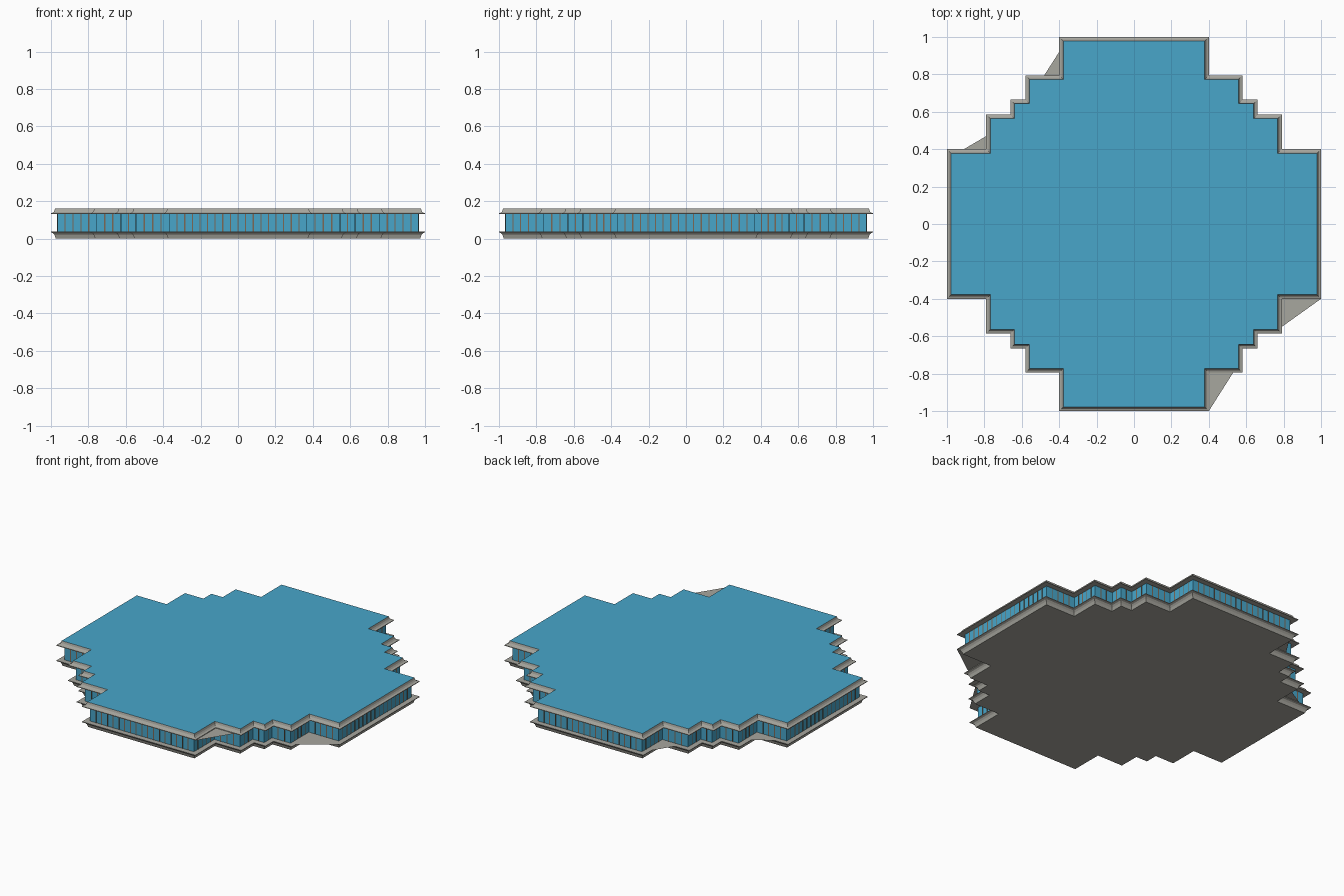
import bpy, bmesh, math
from mathutils import Vector, Matrix

if "Cube" in bpy.data.objects:
    bpy.data.objects.remove(bpy.data.objects["Cube"])


def material(name, rgb):
    m = bpy.data.materials.new(name)
    m.diffuse_color = (*rgb, 1)
    m.use_nodes = True
    m.node_tree.nodes["Principled BSDF"].inputs["Base Color"].default_value = m.diffuse_color
    return m


BLUE = material("blue_glass", (0.065, 0.38, 0.59))
GRAY = material("warm_gray_stone", (0.39, 0.385, 0.345))
BROWN = material("brown_frame", (0.20, 0.14, 0.09))

# Stepped floor plan: one quadrant, mirrored to four
Q = [(1, .4), (.79, .4), (.79, .585), (.66, .585), (.66, .665),
     (.58, .665), (.58, .795), (.4, .795), (.4, 1)]
PLAN = [Vector(p) for p in Q]
PLAN += [Vector((-x, y)) for x, y in reversed(Q)]
PLAN += [Vector((-x, -y)) for x, y in Q]
PLAN += [Vector((x, -y)) for x, y in reversed(Q)]


def normal(i):
    d = (PLAN[(i + 1) % len(PLAN)] - PLAN[i % len(PLAN)]).normalized()
    return Vector((d.y, -d.x))


def inset(d):
    return [p - d * (normal(i - 1) + normal(i)) for i, p in enumerate(PLAN)]


def finish(bm, name, mat):
    me = bpy.data.meshes.new(name)
    bm.to_mesh(me)
    bm.free()
    me.materials.append(mat)
    ob = bpy.data.objects.new(name, me)
    bpy.context.collection.objects.link(ob)
    return ob


def loft(name, mat, profile, cap_bottom=False, cap_top=None):
    """Sweep an (inset, height) profile round the plan, going upward."""
    bm = bmesh.new()
    rings = [[bm.verts.new((p.x, p.y, z)) for p in inset(d)] for d, z in profile]
    n = len(PLAN)
    for a, b in zip(rings, rings[1:]):
        for i in range(n):
            j = (i + 1) % n
            bm.faces.new((a[i], a[j], b[j], b[i]))
    if cap_bottom:
        bm.faces.new(rings[0][::-1])
    if cap_top:
        bm.faces.new(rings[-1]).material_index = 1
    ob = finish(bm, name, mat)
    if cap_top:
        ob.data.materials.append(cap_top)


WALL, LOW, HIGH, TOP = 0.034, 0.037, 0.131, 0.16

# Coved base, glass band, and coved cornice with the blue roof
loft("base_molding", GRAY, [(.026, 0), (.02, .018), (.013, .028), (0, .033),
                            (0, LOW), (WALL, LOW)], cap_bottom=True)
loft("window_band", BLUE, [(WALL, LOW), (WALL, HIGH)])
loft("roof_cornice", GRAY, [(WALL, HIGH), (0, HIGH), (0, .135), (.012, .139),
                            (.018, .147), (.022, TOP)], cap_top=BLUE)

# Thin window mullions along every wall
bm = bmesh.new()
ring = inset(WALL)
for i, a in enumerate(ring):
    b = ring[(i + 1) % len(ring)]
    n = normal(i)
    count = max(1, round((b - a).length / 0.041))
    for k in range(1, count):
        c = a.lerp(b, k / count)
        mat = (Matrix.Translation((c.x, c.y, (LOW + HIGH) / 2))
               @ Matrix.Rotation(math.atan2(n.y, n.x), 4, 'Z')
               @ Matrix.Diagonal((.003, .006, HIGH - LOW, 1)))
        bmesh.ops.create_cube(bm, size=1, matrix=mat)
finish(bm, "window_mullions", BROWN)

# Small flat ledges across some inner corners
bm = bmesh.new()
for z, tri in [(HIGH, ((.4, -1), (.53, -.795), (.4, -.795))),
               (LOW, ((1, -.4), (.79, -.4), (.79, -.55))),
               (LOW, ((-.4, .92), (-.48, .795), (-.4, .795))),
               (LOW, ((-.91, .4), (-.79, .4), (-.79, .47)))]:
    f = bm.faces.new([bm.verts.new((x, y, z)) for x, y in tri])
    f.normal_update()
    if f.normal.z < 0:
        f.normal_flip()
finish(bm, "corner_ledges", GRAY)
